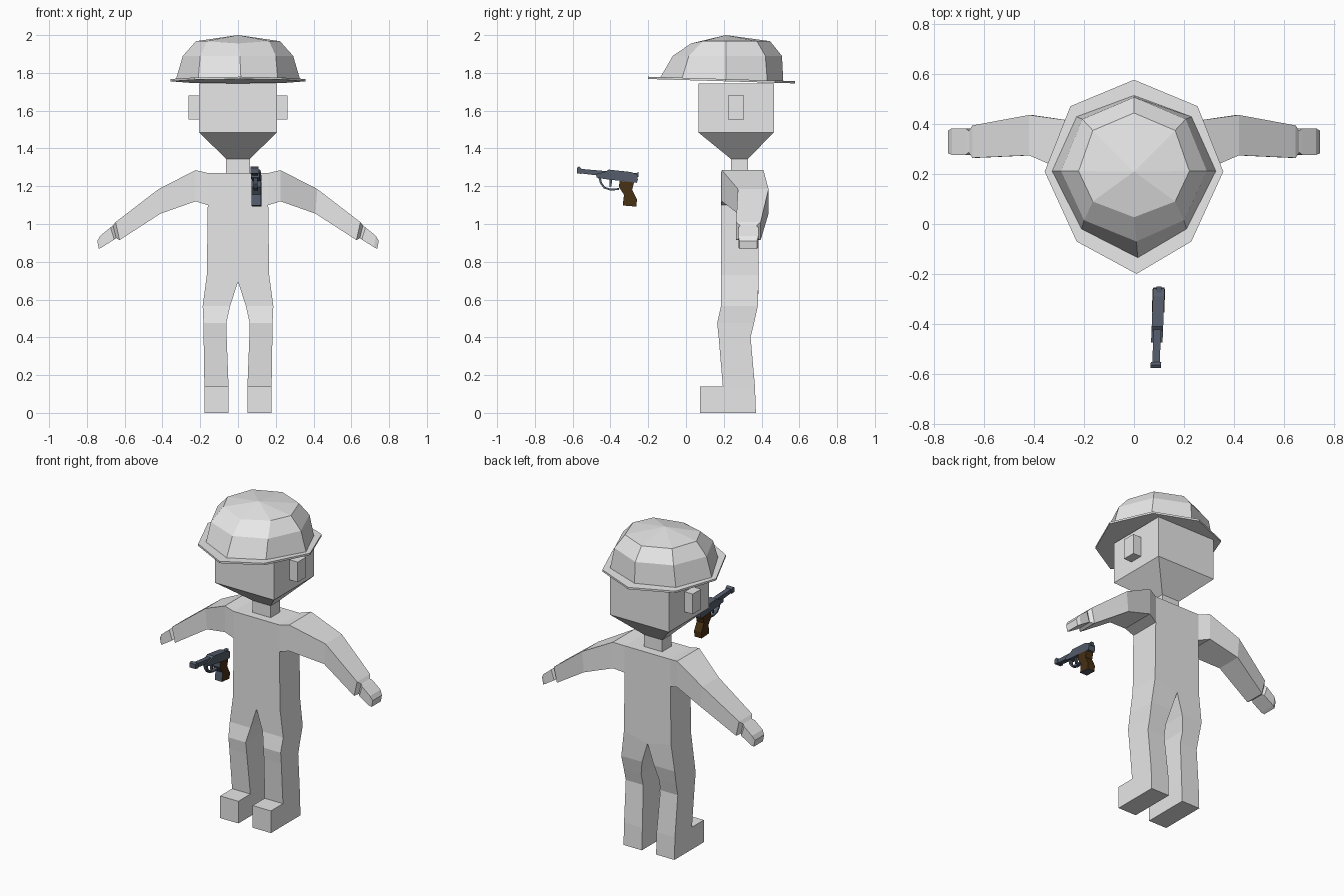
import bpy, bmesh

if "Cube" in bpy.data.objects:
    bpy.data.objects.remove(bpy.data.objects["Cube"])


def material(name, rgb):
    m = bpy.data.materials.new(name)
    m.diffuse_color = (*rgb, 1)
    m.use_nodes = True
    m.node_tree.nodes["Principled BSDF"].inputs["Base Color"].default_value = m.diffuse_color
    return m


GREY = material("plain_grey", (0.8, 0.8, 0.8))
METAL = material("gun_metal", (0.09, 0.11, 0.15))
BROWN = material("grip_brown", (0.065, 0.03, 0.007))


def loft(bm, rings, skip=(), start=True, end=True):
    """Bridge rings of equal length; skip holds (segment, side) openings."""
    vs = [[bm.verts.new(p) for p in r] for r in rings]
    n = len(rings[0])
    for i in range(len(vs) - 1):
        for j in range(n):
            if (i, j) not in skip:
                k = (j + 1) % n
                bm.faces.new((vs[i][j], vs[i][k], vs[i + 1][k], vs[i + 1][j]))
    if start:
        bm.faces.new(vs[0])
    if end:
        bm.faces.new(vs[-1])


def finish(name, bm, mats=(GREY,), mirror=False):
    bmesh.ops.remove_doubles(bm, verts=bm.verts, dist=0.0005)
    bmesh.ops.recalc_face_normals(bm, faces=bm.faces)
    me = bpy.data.meshes.new(name)
    bm.to_mesh(me)
    bm.free()
    for m in mats:
        me.materials.append(m)
    ob = bpy.data.objects.new(name, me)
    bpy.context.collection.objects.link(ob)
    if mirror:
        mod = ob.modifiers.new("mirror", 'MIRROR')
        mod.merge_threshold = 0.0005
    return ob


def flat(xi, xo, f, b, zi, zo=None):
    """Horizontal rectangle: inner/outer x, front/back y, inner/outer z."""
    zo = zi if zo is None else zo
    return [(xi, f, zi), (xo, f, zo), (xo, b, zo), (xi, b, zi)]


def across(xt, zt, xb, zb, f, b):
    """Arm section: top x/z, bottom x/z, front/back y."""
    return [(xt, f, zt), (xt, b, zt), (xb, b, zb), (xb, f, zb)]


# Body: half torso, arm, hand, leg and foot, mirrored
bm = bmesh.new()
hip = flat(0, 0.165, 0.185, 0.385, 0.695, 0.73)
loft(bm, [hip, flat(0, 0.16, 0.185, 0.385, 1.10), flat(0, 0.16, 0.185, 0.385, 1.27)],
     skip={(0, 3), (1, 3), (1, 1)}, start=False)
loft(bm, [across(0.16, 1.27, 0.16, 1.10, 0.185, 0.385),
          across(0.225, 1.285, 0.225, 1.12, 0.19, 0.41),
          across(0.42, 1.185, 0.41, 1.055, 0.275, 0.437),
          across(0.648, 1.01, 0.627, 0.915, 0.265, 0.395),
          across(0.662, 0.992, 0.645, 0.925, 0.287, 0.373),
          across(0.675, 0.982, 0.655, 0.918, 0.277, 0.383),
          across(0.73, 0.937, 0.72, 0.877, 0.277, 0.383),
          across(0.745, 0.91, 0.737, 0.868, 0.283, 0.375)], start=False)
ankle = flat(0.05, 0.178, 0.195, 0.365, 0.14)
sole = flat(0.05, 0.178, 0.195, 0.37, 0)
loft(bm, [hip,
          flat(0.042, 0.187, 0.185, 0.38, 0.565),
          flat(0.062, 0.183, 0.165, 0.36, 0.475),
          flat(0.06, 0.182, 0.173, 0.342, 0.40),
          ankle, sole], skip={(4, 0)}, start=False)
heel = [ankle[0], ankle[1], sole[1], sole[0]]
loft(bm, [heel, [(x, 0.075, z) for x, y, z in heel]], start=False)
finish("body", bm, mirror=True)

# Neck
bm = bmesh.new()
loft(bm, [flat(-0.063, 0.063, 0.237, 0.328, z) for z in (1.27, 1.345)], start=False, end=False)
finish("neck", bm)

# Head with tapered jaw
bm = bmesh.new()
loft(bm, [flat(-0.063, 0.063, 0.237, 0.328, 1.345),
          flat(-0.206, 0.206, 0.065, 0.465, 1.485),
          flat(-0.206, 0.206, 0.065, 0.465, 1.745)])
finish("head", bm)

# Ears
bm = bmesh.new()
loft(bm, [flat(0.2, 0.262, 0.223, 0.307, z) for z in (1.553, 1.68)])
finish("ears", bm, mirror=True)


def octagon(front, front_side, side, back_side, back):
    """Symmetric eight-point outline from its right half, as x/y pairs."""
    right = [front_side, side, back_side]
    return [front] + right + [back] + [(-x, y) for x, y in reversed(right)]


def tilt(y):
    return 1.768 - 0.03 * (y - 0.19)


# Helmet brim
bm = bmesh.new()
brim = octagon((0.01, -0.2), (0.23, -0.07), (0.358, 0.21), (0.255, 0.472), (0, 0.578))
loft(bm, [[(x, y, tilt(y) + d) for x, y in brim] for d in (-0.012, 0)])
finish("helmet_brim", bm)

# Helmet crown
bm = bmesh.new()
base = octagon((0.015, -0.135), (0.21, -0.02), (0.328, 0.212), (0.23, 0.43), (0, 0.515))
middle = octagon((0.01, -0.07), (0.2, 0.015), (0.292, 0.212), (0.207, 0.42), (0, 0.508))
upper = octagon((0, 0.027), (0.165, 0.09), (0.222, 0.212), (0.165, 0.375), (0, 0.445))
loft(bm, [[(x, y, tilt(y)) for x, y in base],
          [(x, y, 1.89) for x, y in middle],
          [(x, y, 1.968 - (0.012 if y < 0.05 else 0)) for x, y in upper],
          [(0, 0.21, 2.0)] * 8], start=False, end=False)
bmesh.ops.dissolve_degenerate(bm, dist=0.0005, edges=bm.edges)
finish("helmet_crown", bm)


def plate(name, profile, width, mats=(METAL,), rule=None):
    """Extrude a y/z side profile across x, following the pistol's slight yaw."""
    bm = bmesh.new()
    loft(bm, [[(0.094 + 0.04 * (y + 0.41) + s * width / 2, y, z) for y, z in profile]
              for s in (-1, 1)])
    ob = finish(name, bm, mats)
    if rule:
        for p in ob.data.polygons:
            p.material_index = rule(p)


# Pistol: barrel, sight, slide, hammer
plate("pistol_barrel", [(-0.56, 1.268), (-0.41, 1.25), (-0.41, 1.279), (-0.56, 1.292)], 0.03)
plate("pistol_muzzle", [(-0.578, 1.268), (-0.553, 1.265), (-0.553, 1.293), (-0.565, 1.305),
                        (-0.578, 1.297)], 0.042)
plate("pistol_slide", [(-0.475, 1.246), (-0.43, 1.238), (-0.26, 1.218), (-0.255, 1.235),
                       (-0.258, 1.262), (-0.29, 1.275), (-0.41, 1.288), (-0.43, 1.275),
                       (-0.475, 1.266)], 0.046)
plate("pistol_hammer", [(-0.275, 1.25), (-0.252, 1.25), (-0.25, 1.272), (-0.275, 1.27)], 0.02)

# Trigger guard and trigger
plate("trigger_guard", [(-0.465, 1.25), (-0.455, 1.215), (-0.435, 1.188), (-0.4, 1.177),
                        (-0.355, 1.18), (-0.355, 1.19), (-0.4, 1.187), (-0.428, 1.196),
                        (-0.445, 1.218), (-0.452, 1.25)], 0.022)
plate("trigger", [(-0.405, 1.24), (-0.39, 1.24), (-0.395, 1.2), (-0.405, 1.195)], 0.014)

# Grip: brown with metal front strap and base
plate("pistol_grip", [(-0.352, 1.228), (-0.355, 1.195), (-0.328, 1.155), (-0.335, 1.098),
                      (-0.262, 1.092), (-0.26, 1.13), (-0.285, 1.18), (-0.275, 1.22)], 0.05,
      (BROWN, METAL), lambda p: int(p.normal.y < -0.5 or p.normal.z < -0.8))
